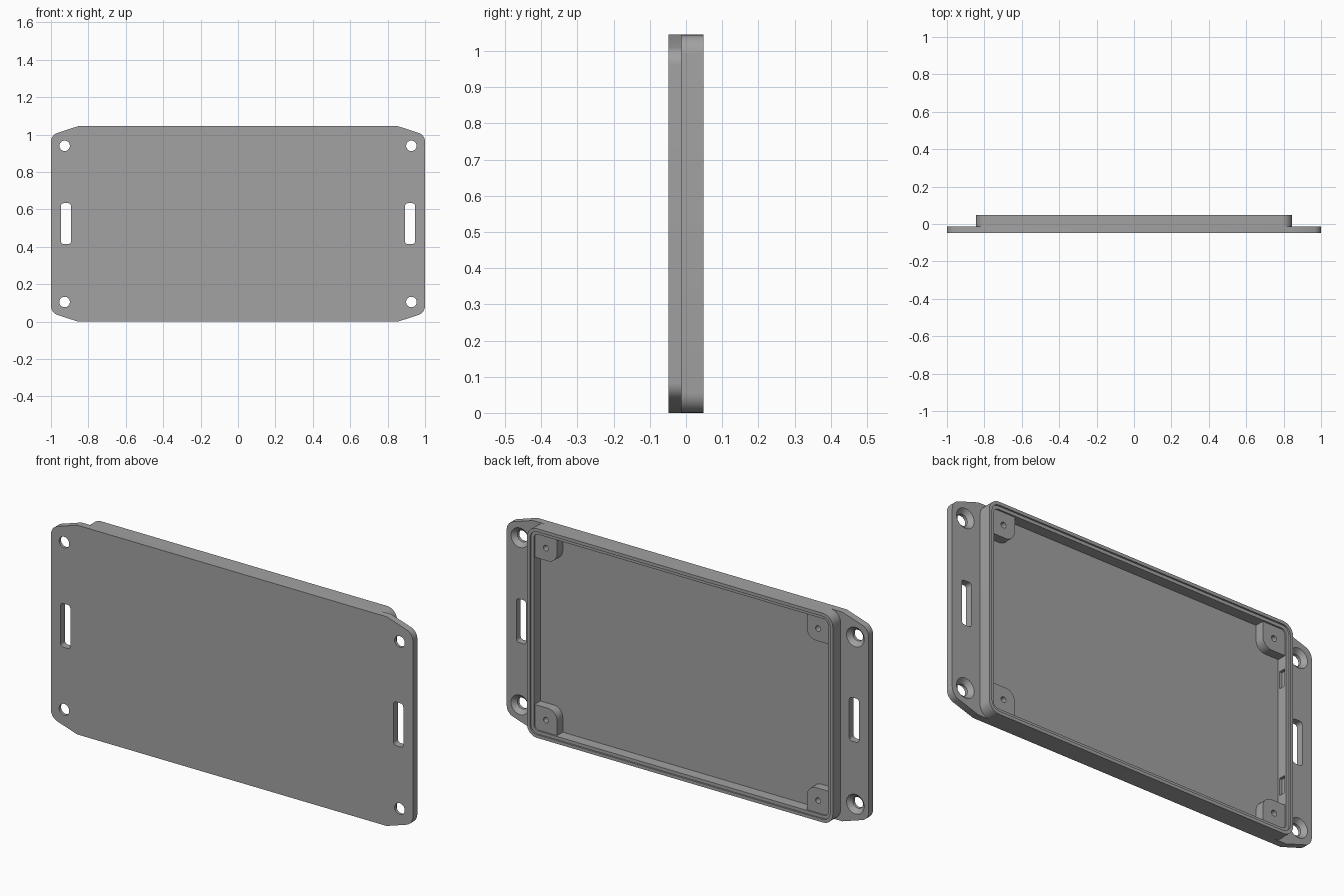
import bpy, bmesh, math
from mathutils import Vector

cube = bpy.data.objects.get("Cube")
if cube:
    bpy.data.objects.remove(cube, do_unlink=True)

# Overall sizes
H = 1.045
FRONT, FLOOR, BACK = -0.048, -0.013, 0.048
BOX_X, WALL, LIP = 0.845, 0.032, 0.016

grey = bpy.data.materials.new("mid grey")
grey.use_nodes = True
grey.diffuse_color = (0.36, 0.36, 0.36, 1)
grey.node_tree.nodes["Principled BSDF"].inputs["Base Color"].default_value = (0.36, 0.36, 0.36, 1)


def fillet(corners, steps=8):
    """Round each (x, z, radius) corner of a polygon with an arc."""
    out = []
    for i, (x, z, r) in enumerate(corners):
        p = Vector((x, z))
        a = (Vector(corners[i - 1][:2]) - p).normalized()
        b = (Vector(corners[(i + 1) % len(corners)][:2]) - p).normalized()
        if r == 0:
            out.append(p)
            continue
        half = a.angle(b) / 2
        mid = (a + b).normalized()
        centre = p + mid * (r / math.sin(half))
        start = p + a * (r / math.tan(half)) - centre
        end = p + b * (r / math.tan(half)) - centre
        sweep = start.angle_signed(end)
        for k in range(steps + 1):
            t = -sweep * k / steps
            c, s = math.cos(t), math.sin(t)
            out.append(centre + Vector((start.x * c - start.y * s, start.x * s + start.y * c)))
    return out


def rect(x0, x1, z0, z1, r=0):
    return fillet([(x0, z0, r), (x1, z0, r), (x1, z1, r), (x0, z1, r)])


def circle(x, z, r, n=32):
    return [Vector((x + r * math.cos(math.tau * k / n), z + r * math.sin(math.tau * k / n)))
            for k in range(n)]


def prism(name, front, y0, y1, back=None):
    """Solid between a front outline and a back outline along y."""
    bm = bmesh.new()
    a = [bm.verts.new((p.x, y0, p.y)) for p in front]
    b = [bm.verts.new((p.x, y1, p.y)) for p in (back or front)]
    bm.faces.new(a)
    bm.faces.new(b)
    for i in range(len(a)):
        bm.faces.new((a[i - 1], a[i], b[i], b[i - 1]))
    bmesh.ops.recalc_face_normals(bm, faces=bm.faces)
    mesh = bpy.data.meshes.new(name)
    bm.to_mesh(mesh)
    bm.free()
    mesh.materials.append(grey)
    obj = bpy.data.objects.new(name, mesh)
    bpy.context.collection.objects.link(obj)
    return obj


def select(obj):
    bpy.ops.object.select_all(action='DESELECT')
    obj.select_set(True)
    bpy.context.view_layer.objects.active = obj


def cut(obj, *args):
    cutter = prism("cutter", *args)
    cutter.hide_render = True
    select(obj)
    mod = obj.modifiers.new("cut", 'BOOLEAN')
    mod.operation, mod.solver, mod.object = 'DIFFERENCE', 'EXACT', cutter
    bpy.ops.object.modifier_apply(modifier=mod.name)
    bpy.data.objects.remove(cutter, do_unlink=True)


def finish(obj):
    select(obj)
    bpy.ops.object.shade_smooth_by_angle(angle=math.radians(25))


# Base plate with tapered, rounded mounting ears
T = 0.047
plate = prism("base_plate", fillet([
    (-0.855, 0, 0), (0.855, 0, 0), (1, T, 0.05), (1, H - T, 0.05),
    (0.855, H, 0), (-0.855, H, 0), (-1, H - T, 0.05), (-1, T, 0.05)]), FRONT, FLOOR)
for s in (-1, 1):
    # Strap slot
    cut(plate, rect(s * 0.92 - 0.027, s * 0.92 + 0.027, 0.415, 0.633, 0.015), -0.1, 0.1)
    # Countersunk screw holes
    for z in (0.105, H - 0.105):
        x = s * 0.927
        cut(plate, circle(x, z, 0.028), -0.1, 0.1)
        cut(plate, circle(x, z, 0.026), -0.035, FLOOR + 0.001, circle(x, z, 0.05))
finish(plate)

# Raised rim wall with an inner sealing step
wall = prism("rim_wall", rect(-BOX_X, BOX_X, 0, H, 0.055), FLOOR, BACK)
ix = BOX_X - WALL
cut(wall, rect(-ix, ix, WALL, H - WALL, 0.025), FLOOR - 0.05, 0.1)
sx = BOX_X - LIP
cut(wall, rect(-sx, sx, LIP, H - LIP, 0.04), BACK - 0.008, 0.1)
# Two shallow latch pockets in one end wall
for z in (0.26, H - 0.26):
    cut(wall, rect(-ix - 0.014, -ix + 0.02, z - 0.042, z + 0.042), -0.005, 0.03)
finish(wall)

# Corner screw bosses
for s, side in ((-1, "right"), (1, "left")):
    for top, level in ((False, "lower"), (True, "upper")):
        def place(x, z):
            return s * x, (H - z if top else z)
        x0, x1, z0, z1 = 0.69, ix + 0.008, WALL - 0.008, 0.155
        corners = [(*place(x0, z0), 0), (*place(x1, z0), 0.02),
                   (*place(x1, z1), 0), (*place(x0, z1), 0.05)]
        if (s < 0) != top:
            corners.reverse()
        boss = prism(f"{level}_{side}_boss", fillet(corners), FLOOR, 0.032)
        cut(boss, circle(*place(0.752, 0.093), 0.014, 20), FLOOR + 0.01, 0.1)
        finish(boss)
